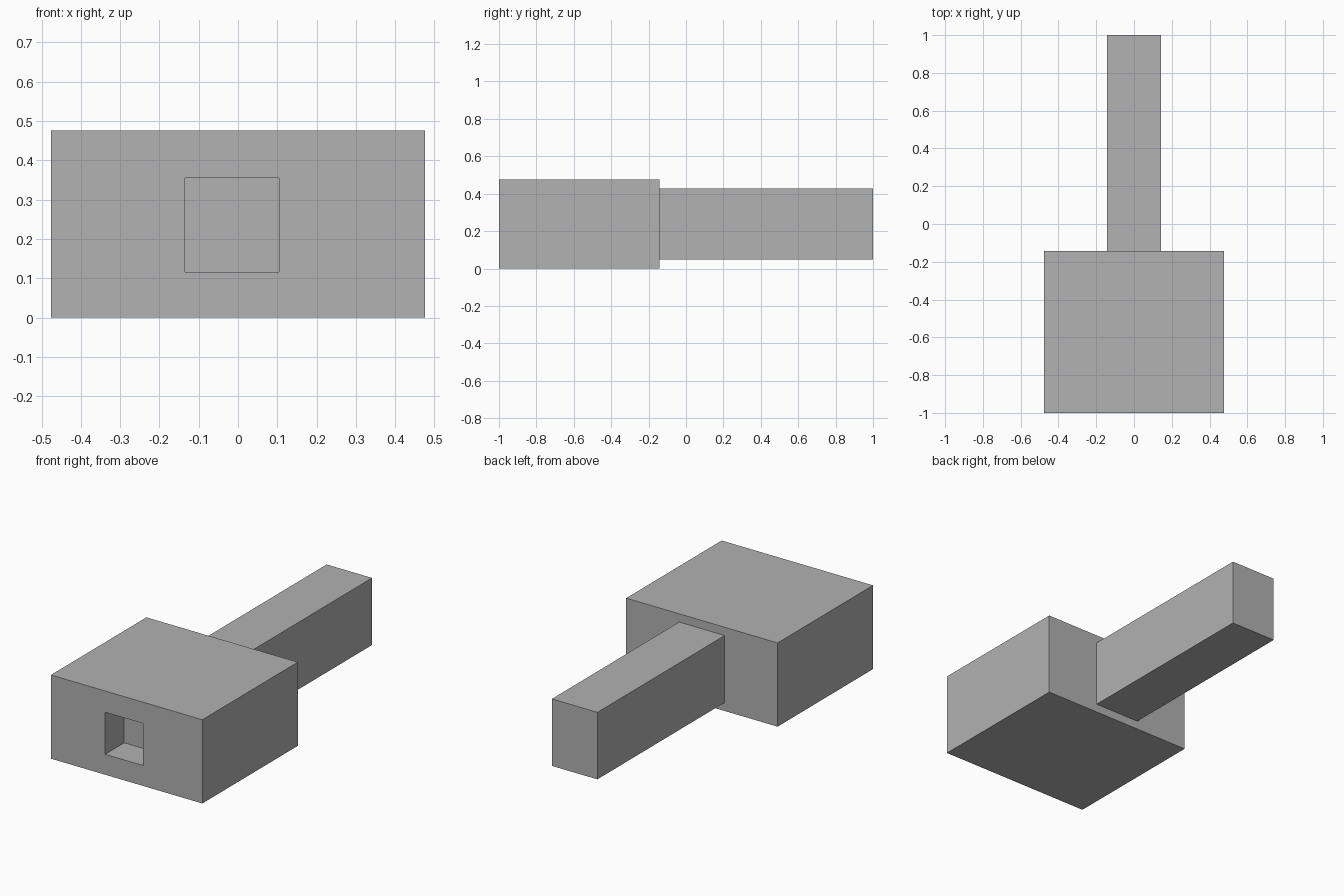
import bpy
import bmesh
from mathutils import Vector

cube = bpy.data.objects.get("Cube")
if cube:
    bpy.data.objects.remove(cube, do_unlink=True)

# Single grey finish
grey = bpy.data.materials.new("plain_grey")
grey.use_nodes = True
colour = (0.445, 0.445, 0.445, 1)
grey.diffuse_color = colour
grey.node_tree.nodes["Principled BSDF"].inputs["Base Color"].default_value = colour


def box(name, low, high):
    """Flat-shaded box between two opposite corners."""
    low, high = Vector(low), Vector(high)
    bm = bmesh.new()
    bmesh.ops.create_cube(bm, size=1)
    bmesh.ops.scale(bm, vec=high - low, verts=bm.verts)
    bmesh.ops.translate(bm, vec=(low + high) / 2, verts=bm.verts)
    mesh = bpy.data.meshes.new(name)
    bm.to_mesh(mesh)
    bm.free()
    mesh.materials.append(grey)
    obj = bpy.data.objects.new(name, mesh)
    bpy.context.collection.objects.link(obj)
    return obj


# Wide block at the front and narrow bar behind it
block = box("head_block", (-0.476, -1, 0), (0.476, -0.143, 0.476))
box("handle_bar", (-0.143, -0.143, 0.048), (0.143, 1, 0.429))

# Square blind socket in the front face, slightly off centre
cutter = box("socket_cutter", (-0.135, -1.1, 0.116), (0.104, -0.829, 0.355))
cutter.hide_render = True
cutter.hide_viewport = True
cut = block.modifiers.new("socket", "BOOLEAN")
cut.operation = "DIFFERENCE"
cut.solver = "EXACT"
cut.object = cutter
